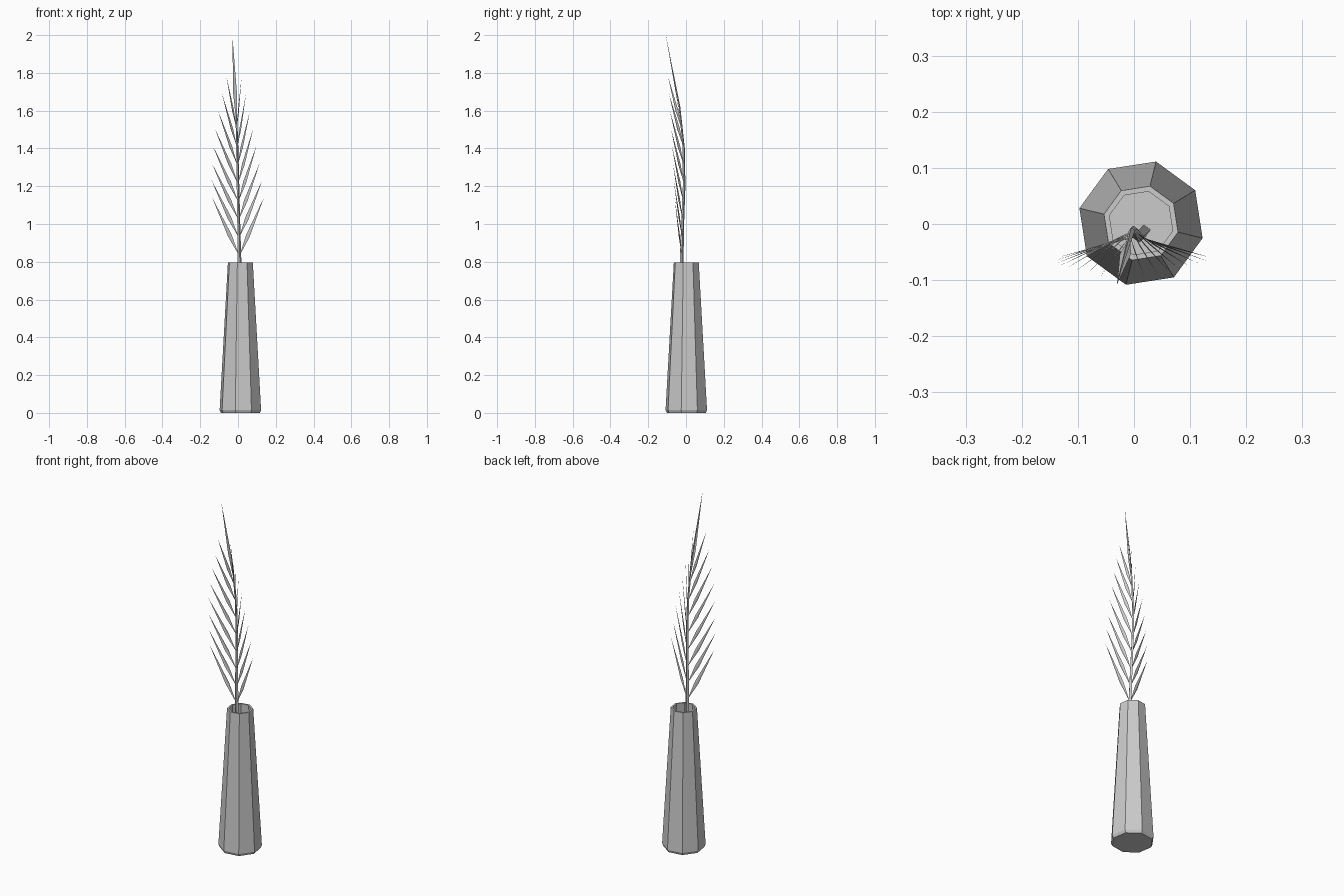
import bpy, bmesh
from math import cos, sin, radians, pi
from mathutils import Vector

cube = bpy.data.objects.get("Cube")
if cube:
    bpy.data.objects.remove(cube, do_unlink=True)

grey = bpy.data.materials.new("plain_grey")
grey.use_nodes = True
grey.diffuse_color = (0.6, 0.6, 0.6, 1)
grey.node_tree.nodes["Principled BSDF"].inputs["Base Color"].default_value = (0.6, 0.6, 0.6, 1)


def finish(bm, name):
    bmesh.ops.recalc_face_normals(bm, faces=bm.faces)
    mesh = bpy.data.meshes.new(name)
    bm.to_mesh(mesh)
    bm.free()
    mesh.materials.append(grey)
    obj = bpy.data.objects.new(name, mesh)
    bpy.context.collection.objects.link(obj)
    return obj


def loft(name, sections, sides, phase):
    """Join polygon rings given as (centre, radius), closing both ends."""
    bm = bmesh.new()
    rings = []
    for centre, r in sections:
        angles = [phase + 2 * pi * k / sides for k in range(sides)]
        rings.append([bm.verts.new(Vector(centre) + Vector((r * cos(a), r * sin(a), 0)))
                      for a in angles])
    for low, high in zip(rings, rings[1:]):
        for k in range(sides):
            n = (k + 1) % sides
            bm.faces.new((low[k], low[n], high[n], high[k]))
    bm.faces.new(rings[0][::-1])
    bm.faces.new(rings[-1])
    return finish(bm, name)


# Hollow eight-sided vase with a chamfered foot
profile = [(0.106, 0), (0.113, 0.015), (0.068, 0.795), (0.058, 0.795), (0.098, 0.03)]
loft("vase", [((0.0125, 0.0015, z), r) for r, z in profile], 8, radians(31.3))

# Curved stem, tapering to the tip
stem_path = [Vector(p) for p in (
    (0.019, -0.012, 0.03), (0.008, -0.023, 0.8), (0.004, -0.018, 1.0), (0, -0.01, 1.2),
    (-0.004, -0.012, 1.4), (-0.01, -0.034, 1.62), (-0.03, -0.105, 1.99))]
stem_radii = [0.011, 0.01, 0.008, 0.007, 0.006, 0.004, 0.0005]
loft("stem", list(zip(stem_path, stem_radii)), 4, radians(10))


def stem_at(z):
    for a, b in zip(stem_path, stem_path[1:]):
        if z <= b.z:
            return a.lerp(b, (z - a.z) / (b.z - a.z))
    return stem_path[-1]


def blade(name, start, tip, across, width):
    """Slim pointed leaf, slightly folded along its midrib."""
    axis = (tip - start).normalized()
    across = (across - axis * across.dot(axis)).normalized()
    fold = axis.cross(across) * width * 0.12
    middle = start.lerp(tip, 0.35)
    bm = bmesh.new()
    base, point, rib = (bm.verts.new(p) for p in (start, tip, middle + fold))
    for side in (1, -1):
        edge = bm.verts.new(middle + across * side * width / 2)
        bm.faces.new((base, edge, rib))
        bm.faces.new((rib, edge, point))
    return finish(bm, name)


# Eight pairs of leaves climbing the stem
PAIRS = 8
for i in range(PAIRS):
    t = i / (PAIRS - 1)
    start = stem_at(0.83 + 0.67 * t)
    spread = 0.137 - 0.097 * t ** 1.8
    middle = -0.021 * min(1, 2 * t)
    for side, label in ((1, "left"), (-1, "right")):
        tip = Vector((middle + side * spread, -0.06 - 0.035 * t, 1.14 + 0.64 * t))
        blade(f"leaf_{label}_{i + 1}", start, tip, Vector((0, 0, 1)), 0.022 - 0.006 * t)

# Single leaf at the top
blade("top_leaf", stem_at(1.52), Vector((-0.03, -0.107, 2.0)), Vector((1, 0, 0)), 0.02)
